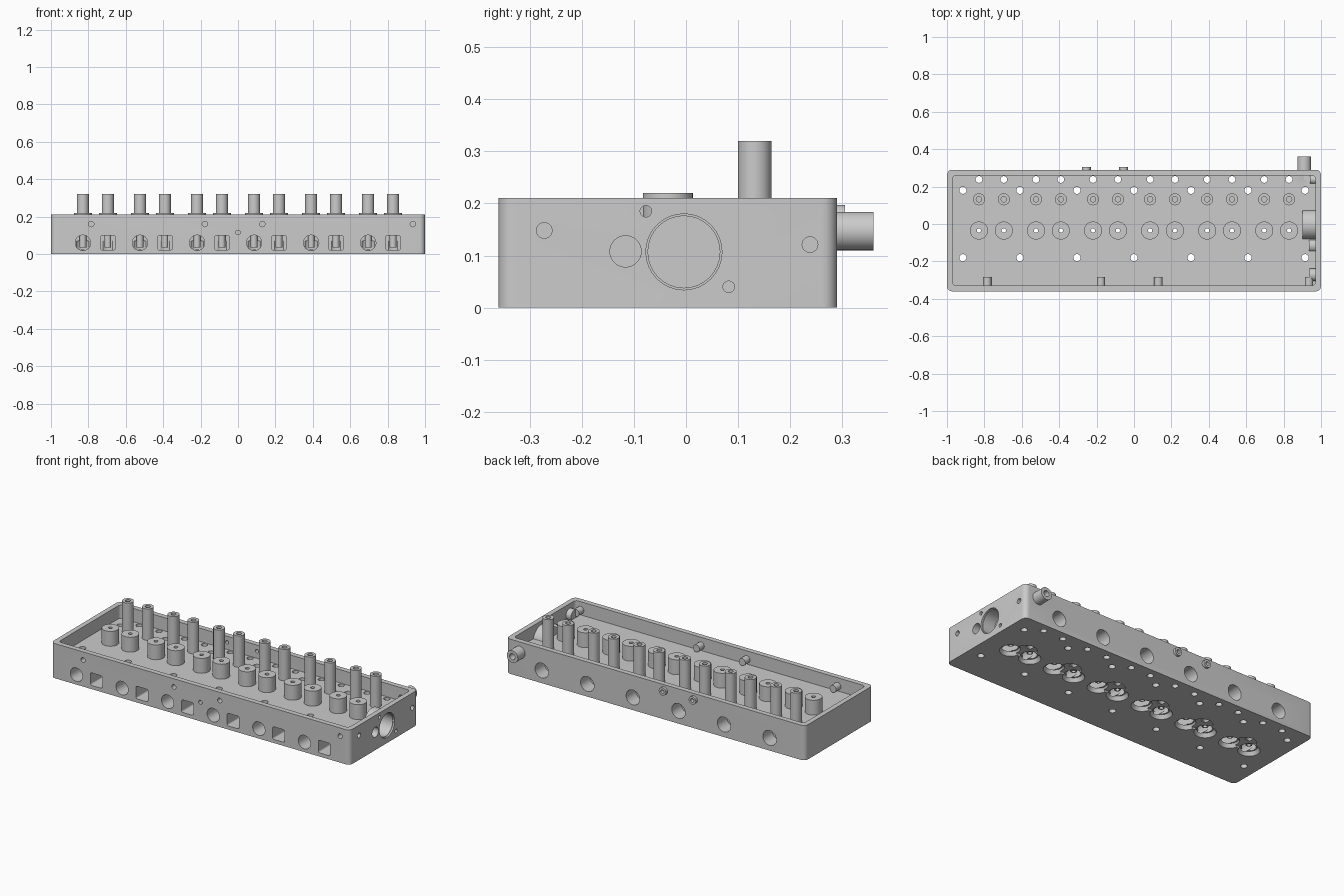
import bpy, bmesh, math
from mathutils import Vector

if "Cube" in bpy.data.objects:
    bpy.data.objects.remove(bpy.data.objects["Cube"])

scene = bpy.context.scene.collection
groups = {}
for g in ("bosses", "ports", "guides", "bores"):
    groups[g] = bpy.data.collections.new(g)
    scene.children.link(groups[g])


def add(name, bm, coll):
    bmesh.ops.recalc_face_normals(bm, faces=bm.faces)
    me = bpy.data.meshes.new(name)
    bm.to_mesh(me)
    bm.free()
    ob = bpy.data.objects.new(name, me)
    coll.objects.link(ob)
    ob.hide_render = coll is not scene
    return ob


def cyl(name, group, p0, p1, r0, r1=None, seg=32):
    """Cylinder or cone running from p0 to p1."""
    a, b = Vector(p0), Vector(p1)
    bm = bmesh.new()
    bmesh.ops.create_cone(bm, cap_ends=True, segments=seg, radius1=r0,
                          radius2=r0 if r1 is None else r1, depth=(b - a).length)
    bm.transform((b - a).to_track_quat('Z', 'Y').to_matrix().to_4x4())
    bmesh.ops.translate(bm, verts=bm.verts, vec=(a + b) / 2)
    return add(name, bm, groups[group])


def slab(name, coll, c, half, r, axis, lo, hi, n=6):
    """Rounded rectangle extruded along z or y from lo to hi."""
    bm = bmesh.new()
    vs = []
    for k, (sx, sy) in enumerate(((1, 1), (-1, 1), (-1, -1), (1, -1))):
        for i in range(n + 1):
            t = math.pi / 2 * (k + i / n)
            u = c[0] + sx * (half[0] - r) + r * math.cos(t)
            v = c[1] + sy * (half[1] - r) + r * math.sin(t)
            vs.append(bm.verts.new((u, v, lo) if axis == 'z' else (u, lo, v)))
    f = bm.faces.new(vs)
    top = bmesh.ops.extrude_face_region(bm, geom=[f])['geom']
    d = hi - lo
    bmesh.ops.translate(bm, verts=[e for e in top if isinstance(e, bmesh.types.BMVert)],
                        vec=(0, 0, d) if axis == 'z' else (0, d, 0))
    return add(name, bm, coll)


FLOOR, FRONT, BACK = 0.13, -0.36, 0.29
VY, PY = -0.035, 0.132          # valve row and post row
ZP = 0.06                       # port height

# Main casting with open tray on top
body = slab("cylinder_head", scene, (0, -0.035), (1, 0.325), 0.028, 'z', 0, 0.21)
tray = slab("tray_cut", scene, (0, -0.035), (0.97, 0.294), 0.02, 'z', FLOOR, 0.3)

for k in range(6):
    cx = -0.7625 + 0.305 * k
    # Shallow chamber lobe and plug hole through the back wall
    cyl("chamber", "ports", (cx, 0.012, -0.02), (cx, 0.012, 0.012), 0.062)
    cyl("plug_hole", "ports", (cx, 0.33, 0.077), (cx, 0.2, 0.075), 0.045)
    cyl("plug_thread", "ports", (cx, 0.21, 0.075), (cx, 0.03, 0.005), 0.018, seg=20)
    for side in (-1, 1):
        x = cx + side * 0.0665
        # Valve seat, throat and front port
        cyl("seat_cut", "ports", (x, VY, -0.01), (x, VY, 0.022), 0.066, 0.047)
        cyl("throat", "ports", (x, VY, 0.015), (x, VY, ZP + 0.01), 0.039)
        if side < 0:
            cyl("round_port", "ports", (x, -0.4, ZP), (x, VY + 0.02, ZP), 0.041)
        else:
            slab("square_port", groups["ports"], (x, ZP), (0.04, 0.038), 0.01, 'y', -0.4, VY + 0.03)
        # Valve guide, spring boss and tall post
        cyl("valve_guide", "guides", (x, VY, 0.035), (x, VY, 0.12), 0.018, seg=24)
        cyl("guide_bore", "bores", (x, VY, 0.0), (x, VY, 0.3), 0.0115, seg=20)
        cyl("spring_boss", "bosses", (x, VY, 0.115), (x, VY, 0.22), 0.048)
        cyl("tall_post", "bosses", (x, PY, 0.122), (x, PY, 0.32), 0.032)
        cyl("post_bore", "bores", (x, PY, 0.2), (x, PY, 0.35), 0.0145, seg=20)
        # Rear row of through holes
        cyl("rear_hole", "bores", (x, 0.238, -0.05), (x, 0.238, 0.19), 0.018, seg=20)

# Head bolt holes
for i in range(7):
    for y in (-0.18, 0.18):
        x = -0.915 + 0.305 * i
        cyl("bolt_hole", "bores", (x, y, -0.05), (x, y, 0.19), 0.019, seg=20)

# Threaded bosses inside the front wall
for x in (-0.785, -0.177, 0.13, 0.935):
    cyl("front_boss", "bosses", (x, FRONT + 0.015, 0.16), (x, -0.283, 0.16), 0.022, seg=24)
    cyl("front_hole", "bores", (x, -0.4, 0.16), (x, -0.3, 0.16), 0.0145, seg=20)
cyl("front_hole", "bores", (0, -0.4, 0.115), (0, -0.31, 0.115), 0.012, seg=20)

# Outlet pipe and two small bosses on the back wall
for x, z, r, end, hole in ((0.91, 0.147, 0.037, 0.36, 0.018),
                           (-0.255, 0.173, 0.024, 0.305, 0.011),
                           (-0.055, 0.173, 0.024, 0.305, 0.011)):
    cyl("rear_boss", "bosses", (x, 0.272, z), (x, end, z), r)
    cyl("rear_bore", "bores", (x, 0.24, z), (x, end + 0.05, z), hole, seg=20)

# Right end: large bore and small holes, with bosses inside the wall
for y, z, r, boss, inner in ((-0.004, 0.107, 0.073, 0.081, 0.9),
                             (-0.116, 0.108, 0.03, 0.037, 0.935),
                             (-0.272, 0.148, 0.015, 0.034, 0.937),
                             (-0.077, 0.185, 0.011, 0.0, 0.95),
                             (0.082, 0.04, 0.011, 0.0, 0.94),
                             (0.238, 0.121, 0.015, 0.024, 0.94)):
    if boss:
        cyl("end_boss", "bosses", (inner, y, z), (0.985, y, z), boss)
    cyl("end_hole", "bores", (inner + 0.011, y, z), (1.05, y, z), r if r < 0.05 else 0.069)
    if r > 0.05:
        cyl("end_chamfer", "bores", (0.99, y, z), (1.02, y, z), r)

# Combine everything into one casting
bpy.context.view_layer.objects.active = body
body.select_set(True)


def combine(op, target):
    m = body.modifiers.new(op.lower(), 'BOOLEAN')
    m.operation, m.solver = op, 'EXACT'
    if isinstance(target, bpy.types.Collection):
        m.operand_type = 'COLLECTION'
        m.collection = target
    else:
        m.object = target
    bpy.ops.object.modifier_apply(modifier=m.name)


combine('DIFFERENCE', tray)
combine('UNION', groups["bosses"])
combine('DIFFERENCE', groups["ports"])
combine('UNION', groups["guides"])
combine('DIFFERENCE', groups["bores"])

# Remove helpers
bpy.data.objects.remove(tray)
for g in groups.values():
    for ob in list(g.objects):
        bpy.data.objects.remove(ob)
    bpy.data.collections.remove(g)
bpy.ops.object.shade_smooth_by_angle(angle=math.radians(30))
